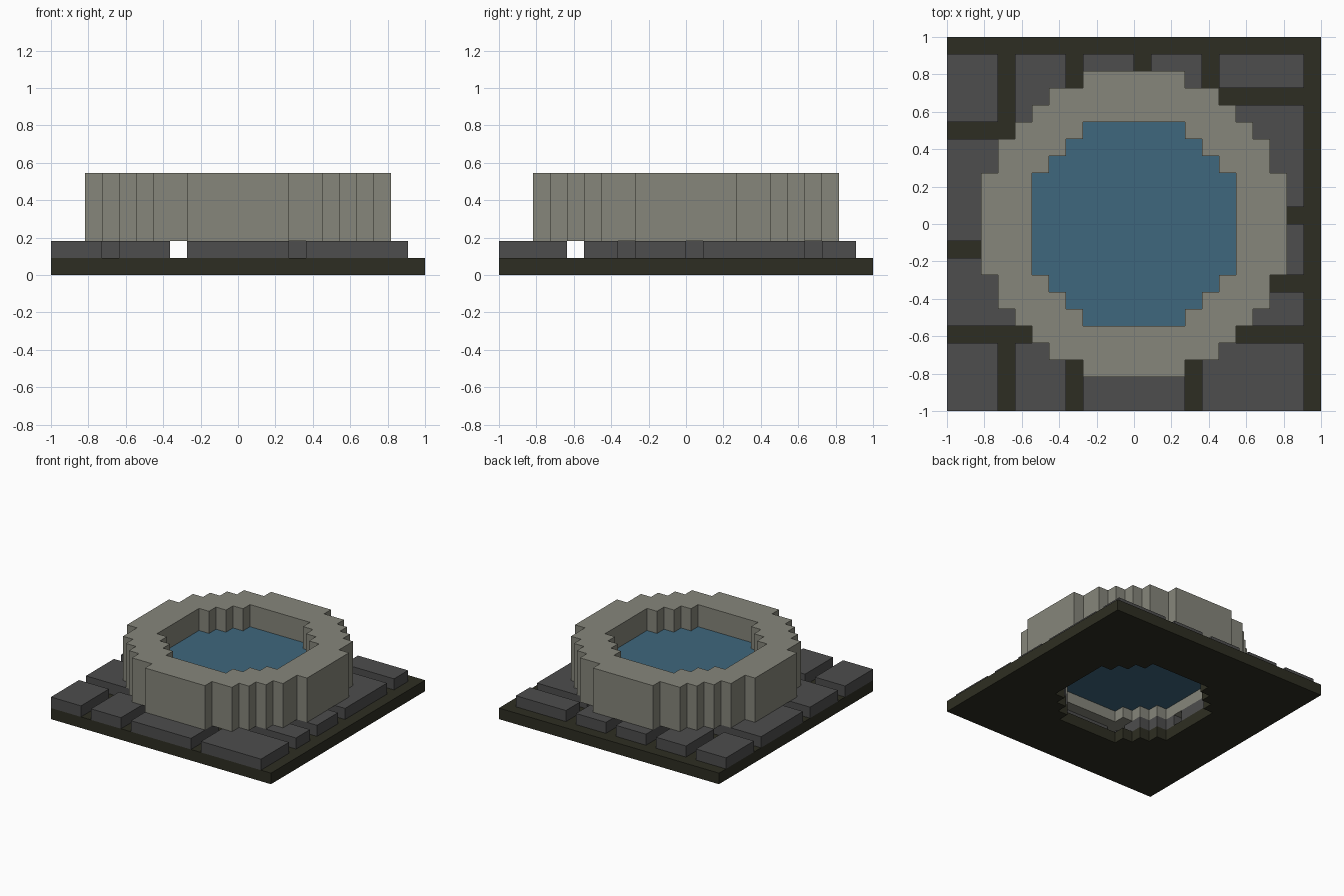
import bpy
import bmesh

cube = bpy.data.objects.get("Cube")
if cube:
    bpy.data.objects.remove(cube, do_unlink=True)

UNIT = 2 / 22          # edge of one block
HALF = 11              # half of the plot, in blocks


def material(name, rgb):
    mat = bpy.data.materials.new(name)
    mat.use_nodes = True
    color = (*rgb, 1)
    mat.diffuse_color = color
    bsdf = mat.node_tree.nodes["Principled BSDF"]
    bsdf.inputs["Base Color"].default_value = color
    bsdf.inputs["Roughness"].default_value = 0.9
    return mat


def mirrored(k):
    """Block index counted outward from the centre."""
    return k if k >= 0 else -k - 1


def stepped_disc(half_widths):
    """Test for a block disc, given half widths by row from the centre."""
    def inside(i, j):
        row = mirrored(j)
        return row < len(half_widths) and mirrored(i) < half_widths[row]
    return inside


def layer(name, inside, bottom, top, mat):
    """Closed slab over all blocks that pass the test."""
    bm = bmesh.new()
    verts = {}

    def face(*points):
        for p in points:
            if p not in verts:
                verts[p] = bm.verts.new([c * UNIT for c in p])
        bm.faces.new([verts[p] for p in points])

    for i in range(-HALF, HALF):
        for j in range(-HALF, HALF):
            if not inside(i, j):
                continue
            ring = [(i, j), (i + 1, j), (i + 1, j + 1), (i, j + 1)]
            face(*[(x, y, top) for x, y in ring])
            face(*[(x, y, bottom) for x, y in reversed(ring)])
            neighbours = [(i, j - 1), (i + 1, j), (i, j + 1), (i - 1, j)]
            for k, n in enumerate(neighbours):
                if not inside(*n):
                    a, b = ring[k], ring[(k + 1) % 4]
                    face((*a, bottom), (*b, bottom), (*b, top), (*a, top))

    # Merge flat areas, keeping quadrants apart so no face holds a hole
    for e in bm.edges:
        e.seam = any(all(abs(v.co[axis]) < 1e-6 for v in e.verts) for axis in (0, 1))
    bmesh.ops.dissolve_limit(bm, angle_limit=0.01, verts=bm.verts[:],
                             edges=bm.edges[:], delimit={'SEAM'})
    bmesh.ops.recalc_face_normals(bm, faces=bm.faces[:])
    mesh = bpy.data.meshes.new(name)
    bm.to_mesh(mesh)
    bm.free()
    mesh.materials.append(mat)
    obj = bpy.data.objects.new(name, mesh)
    bpy.context.collection.objects.link(obj)
    return obj


earth = material("dark earth", (0.027, 0.027, 0.016))
slate = material("slate paving", (0.074, 0.074, 0.074))
stone = material("pale stone", (0.24, 0.24, 0.198))
blue = material("water blue", (0.049, 0.135, 0.205))

outer = stepped_disc([9, 9, 9, 8, 8, 7, 6, 5, 3])
shaft = stepped_disc([6, 6, 6, 5, 4, 3])

# Ground slab, stone wall and water
layer("ground_slab", lambda i, j: -HALF <= i < HALF and -HALF <= j < HALF
      and not shaft(i, j), 0, 1, earth)
layer("stone_wall", lambda i, j: outer(i, j) and not shaft(i, j), 2, 6, stone)
layer("water", shaft, 3, 4, blue)

# Paving stones: x start, x end, y start, y end in blocks
paving = [
    (-11, -8, -11, -7), (-7, -4, -11, -7), (-3, 3, -11, -7), (4, 10, -11, -7),
    (-11, -4, -6, -2), (-3, 10, -6, -4),
    (-11, -4, -1, 5), (5, 10, -3, 0), (5, 10, 1, 7),
    (-11, -8, 6, 10), (-7, -4, 6, 10), (-3, 0, 5, 10), (1, 4, 5, 10), (5, 10, 8, 10),
]
for number, (x0, x1, y0, y1) in enumerate(paving, 1):
    layer(f"paving_stone_{number}",
          lambda i, j: x0 <= i < x1 and y0 <= j < y1 and not shaft(i, j), 1, 2, slate)
